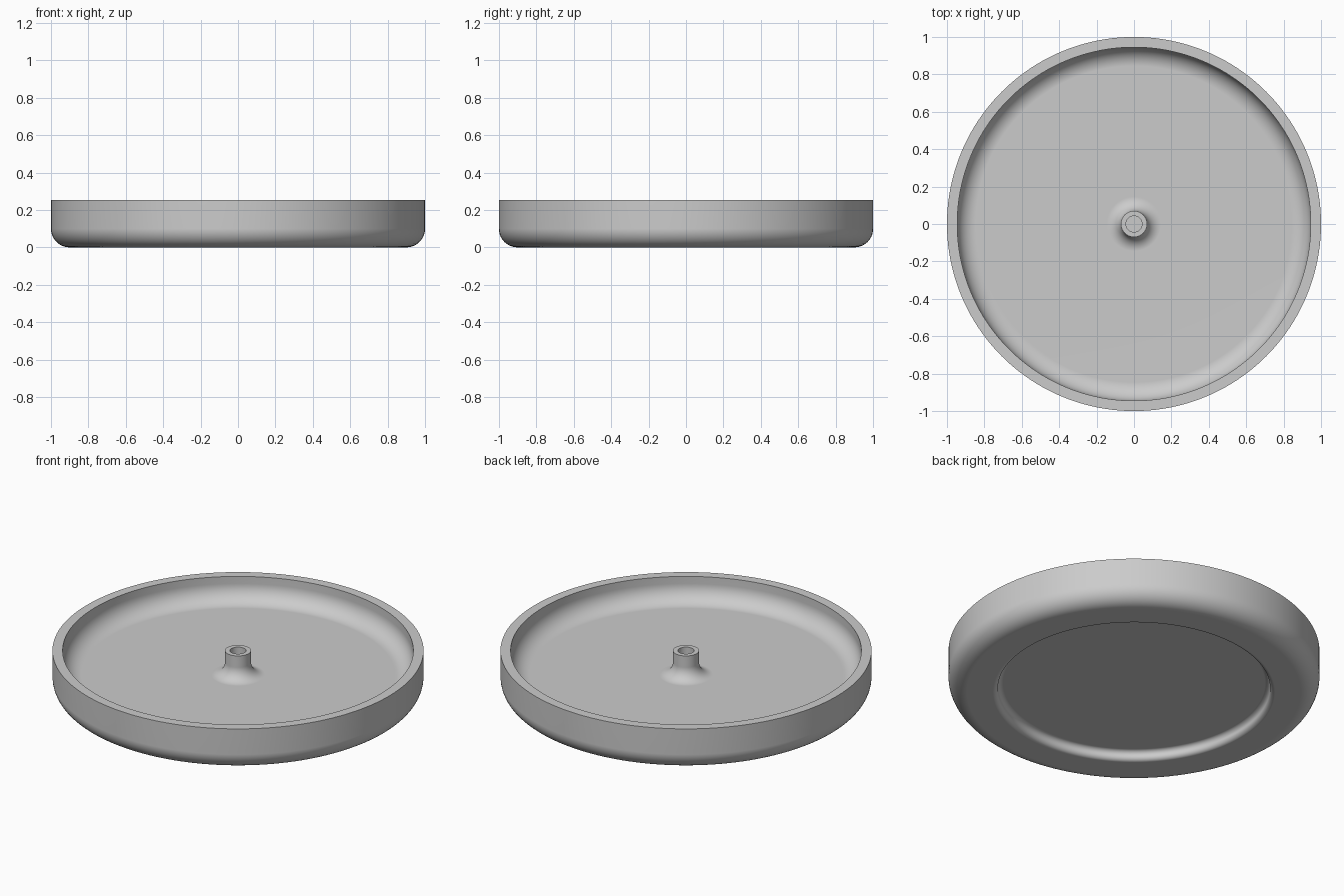
import bpy
import bmesh
import math

cube = bpy.data.objects.get("Cube")
if cube:
    bpy.data.objects.remove(cube, do_unlink=True)

# Main dimensions
RADIUS, HEIGHT = 1.0, 0.253
RIM_INNER = 0.945
FLOOR = 0.11
RECESS = 0.055
POST, HOLE, HOLE_FLOOR = 0.07, 0.043, 0.12


def arc(cx, cz, r, start, end, steps=10):
    """Points of a fillet in the radius/height plane, angles in degrees."""
    angles = [math.radians(start + (end - start) * i / steps) for i in range(steps + 1)]
    return [(cx + r * math.cos(a), cz + r * math.sin(a)) for a in angles]


def lathe(name, profile, material, steps=160):
    """Revolve a profile of (radius, height) points about z."""
    bm = bmesh.new()
    verts = [bm.verts.new((r, 0, z)) for r, z in profile]
    edges = [bm.edges.new(pair) for pair in zip(verts, verts[1:])]
    bmesh.ops.spin(bm, geom=verts + edges, cent=(0, 0, 0), axis=(0, 0, 1),
                   angle=2 * math.pi, steps=steps, use_duplicate=False)
    bmesh.ops.remove_doubles(bm, verts=bm.verts, dist=0.0001)
    bmesh.ops.recalc_face_normals(bm, faces=bm.faces)
    mesh = bpy.data.meshes.new(name)
    bm.to_mesh(mesh)
    bm.free()
    mesh.materials.append(material)
    obj = bpy.data.objects.new(name, mesh)
    bpy.context.collection.objects.link(obj)
    bpy.ops.object.select_all(action="DESELECT")
    obj.select_set(True)
    bpy.context.view_layer.objects.active = obj
    bpy.ops.object.shade_smooth_by_angle(angle=math.radians(35))
    # Keep the flat floors evenly shaded next to the fillets
    weighted = obj.modifiers.new("Weighted normals", "WEIGHTED_NORMAL")
    weighted.keep_sharp = True
    return obj


grey = bpy.data.materials.new("light_grey")
grey.use_nodes = True
colour = (0.6, 0.6, 0.6, 1)
grey.diffuse_color = colour
grey.node_tree.nodes["Principled BSDF"].inputs["Base Color"].default_value = colour

half = RECESS / 2
lip = 0.733          # middle of the recess wall under the base
outer, inner, flare = 0.1, 0.1, 0.075

profile = [(0, RECESS)]
# Underside recess with a rounded step
profile += arc(lip - half, half, half, 90, 0)
profile += arc(lip + half, half, half, 180, 270)[1:]
# Rounded outer corner, wall and flat rim
profile += arc(RADIUS - outer, outer, outer, -90, 0)
profile += [(RADIUS, HEIGHT), (RIM_INNER, HEIGHT)]
# Inner wall blending into the floor
profile += arc(RIM_INNER - inner, FLOOR + inner, inner, 0, -90)
# Flared centre post with a blind hole
profile += arc(POST + flare, FLOOR + flare, flare, 270, 180)
profile += [(POST, HEIGHT), (HOLE, HEIGHT), (HOLE, HOLE_FLOOR), (0, HOLE_FLOOR)]

lathe("round_tray", profile, grey)
